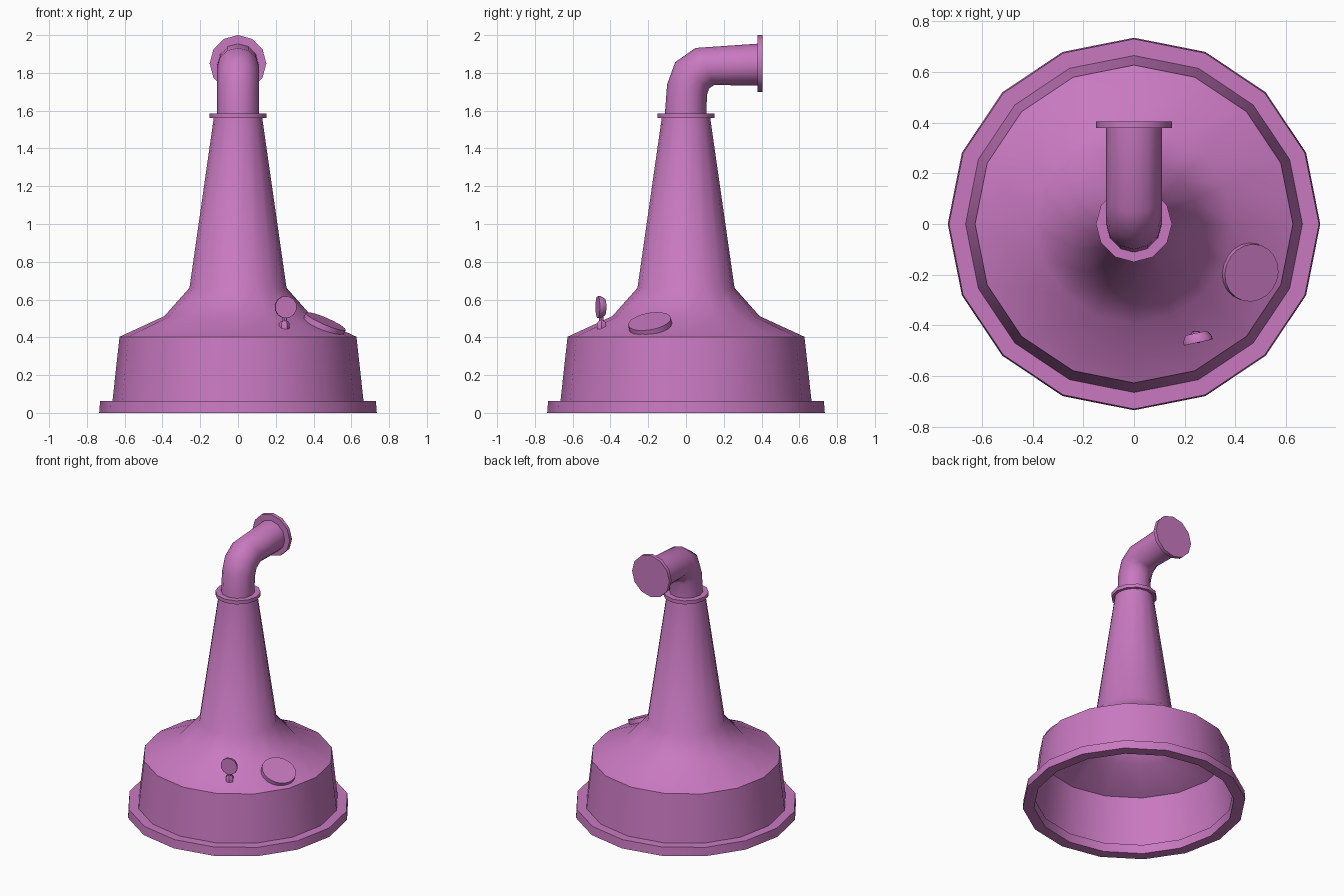
import bpy, bmesh, math
from mathutils import Vector, Matrix

if "Cube" in bpy.data.objects:
    bpy.data.objects.remove(bpy.data.objects["Cube"])

pink = bpy.data.materials.new("pink_paint")
pink.diffuse_color = (0.58, 0.19, 0.53, 1)
pink.use_nodes = True
pink.node_tree.nodes["Principled BSDF"].inputs["Base Color"].default_value = pink.diffuse_color


def loft(name, rings, cap=True, closed=False, angle=40):
    """Skin a list of equal-length point rings into one object."""
    bm = bmesh.new()
    loops = [[bm.verts.new(p) for p in ring] for ring in rings]
    n = len(loops[0])
    pairs = list(zip(loops, loops[1:]))
    if closed:
        pairs.append((loops[-1], loops[0]))
    for a, b in pairs:
        for i in range(n):
            j = (i + 1) % n
            bm.faces.new((a[i], a[j], b[j], b[i]))
    if cap and not closed:
        bm.faces.new(loops[0])
        bm.faces.new(loops[-1])
    bmesh.ops.recalc_face_normals(bm, faces=bm.faces)
    me = bpy.data.meshes.new(name)
    bm.to_mesh(me)
    bm.free()
    me.materials.append(pink)
    ob = bpy.data.objects.new(name, me)
    bpy.context.collection.objects.link(ob)
    bpy.ops.object.select_all(action='DESELECT')
    ob.select_set(True)
    bpy.context.view_layer.objects.active = ob
    bpy.ops.object.shade_smooth_by_angle(angle=math.radians(angle))
    return ob


def lathe(name, profile, n, loc=(0, 0, 0), axis=(0, 0, 1), **kw):
    """Revolve (radius, height) points about an axis."""
    m = Matrix.Translation(loc) @ Vector((0, 0, 1)).rotation_difference(Vector(axis)).to_matrix().to_4x4()
    rings = [[m @ Vector((r * math.cos(math.tau * i / n), r * math.sin(math.tau * i / n), z))
              for i in range(n)] for r, z in profile]
    return loft(name, rings, **kw)


# Open-bottomed body: drum, shoulder and tapering neck
lathe("body_shell", [(0.665, 0.06), (0.627, 0.403), (0.39, 0.512), (0.257, 0.662), (0.128, 1.565)],
      16, cap=False)

# Foot ring
lathe("foot_flange", [(0.735, 0), (0.73, 0.062), (0.655, 0.062), (0.66, 0)], 16, closed=True)

# Collar at the top of the neck
lathe("neck_collar", [(0.15, 1.56), (0.15, 1.586)], 12)

# Elbow pipe: (outer, inner) points of each section in the yz plane
sections = [((-0.112, 1.58), (0.108, 1.58)), ((-0.10, 1.74), (0.111, 1.685)),
            ((-0.057, 1.857), (0.122, 1.717)), ((0.05, 1.932), (0.15, 1.736)),
            ((0.385, 1.955), (0.385, 1.732))]
rings = []
for outer, inner in sections:
    o, i = Vector((0, *outer)), Vector((0, *inner))
    c, v = (o + i) / 2, (o - i) / 2
    rings.append([c + v * math.cos(math.tau * k / 12) + Vector((0.11 * math.sin(math.tau * k / 12), 0, 0))
                  for k in range(12)])
loft("elbow_pipe", rings)

# Outlet flange on the end of the elbow
lathe("outlet_flange", [(0.15, 0), (0.15, 0.026)], 12, loc=(0, 0.379, 1.85), axis=(0, 1, 0))

# Round hatch lying on the shoulder
a = math.radians(-22.5)
tilt = Vector((0.424 * math.cos(a), 0.424 * math.sin(a), 0.906))
lathe("hatch", [(0.115, -0.02), (0.115, 0.024)], 20, loc=(0.455, -0.189, 0.463), axis=tilt)

# Pressure gauge: nut, stem and dial
lathe("gauge_nut", [(0.027, 0.445), (0.027, 0.475), (0.018, 0.487)], 6, loc=(0.245, -0.447, 0))
lathe("gauge_stem", [(0.012, 0.48), (0.012, 0.53)], 8, loc=(0.247, -0.449, 0))
lathe("gauge_dial", [(0.045, -0.02), (0.059, 0.004), (0.059, 0.018)], 12,
      loc=(0.25, -0.45, 0.56), axis=(0.21, -0.978, 0))
